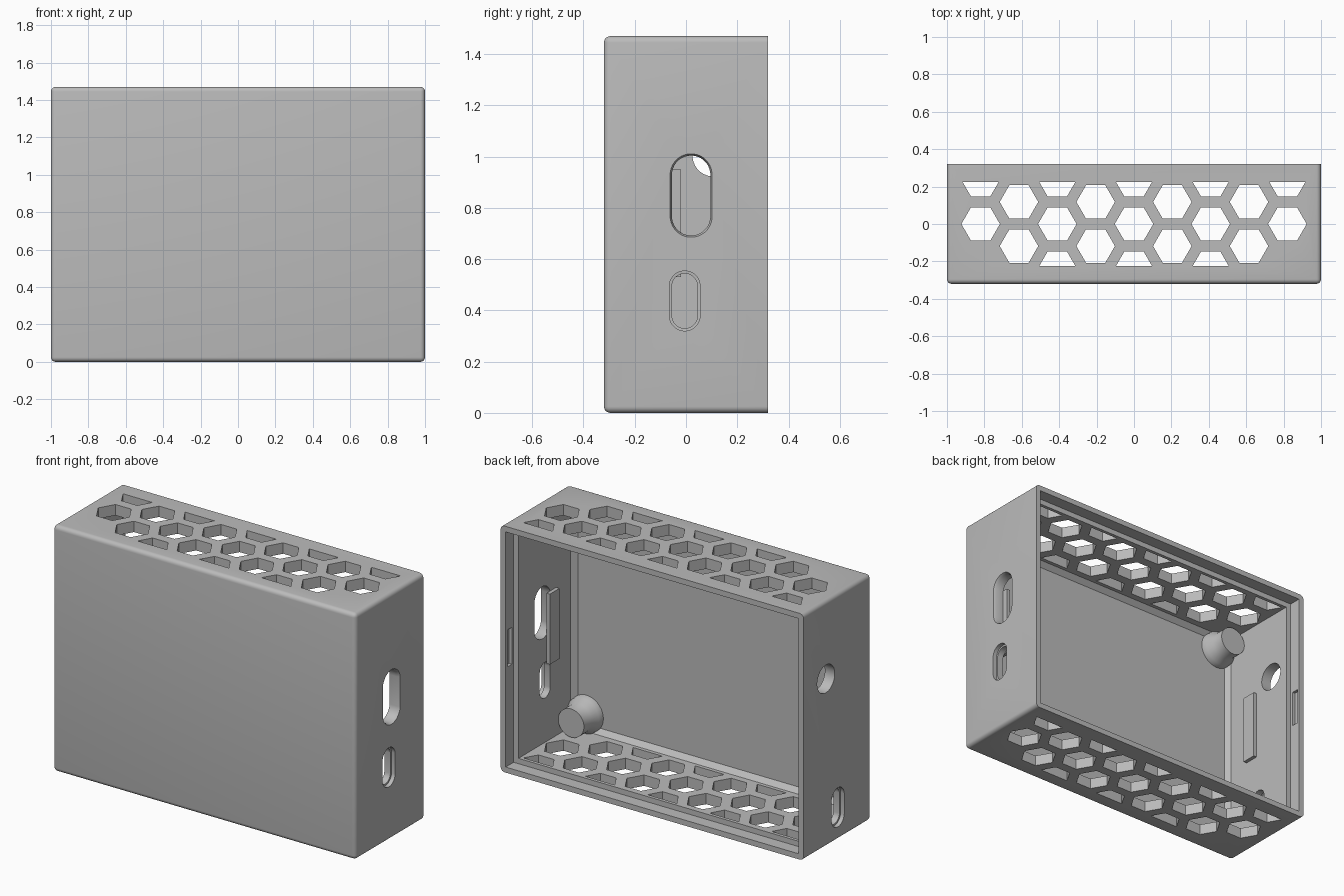
import bpy, bmesh, math
from mathutils import Vector

cube = bpy.data.objects.get("Cube")
if cube:
    bpy.data.objects.remove(cube, do_unlink=True)

grey = bpy.data.materials.new("plain grey")
grey.use_nodes = True
COLOR = (0.5, 0.5, 0.5, 1)
grey.diffuse_color = COLOR
grey.node_tree.nodes["Principled BSDF"].inputs["Base Color"].default_value = COLOR

H = 1.47       # height
D = 0.32       # half depth
WALL = 0.065   # side wall thickness
LIP = 0.033    # rim thickness


def finish(name, bm, smooth=False):
    bmesh.ops.recalc_face_normals(bm, faces=bm.faces)
    mesh = bpy.data.meshes.new(name)
    bm.to_mesh(mesh)
    bm.free()
    mesh.materials.append(grey)
    ob = bpy.data.objects.new(name, mesh)
    bpy.context.collection.objects.link(ob)
    if smooth:
        shade(ob)
    return ob


def shade(ob):
    bpy.ops.object.select_all(action='DESELECT')
    ob.select_set(True)
    bpy.context.view_layer.objects.active = ob
    bpy.ops.object.shade_smooth_by_angle(angle=math.radians(35))


def box(name, lo, hi, bevel=0, segments=1, all_edges=False):
    """Box from corner to corner; bevels the front edges, or all but the back ones."""
    bm = bmesh.new()
    bmesh.ops.create_cube(bm, size=1)
    for v in bm.verts:
        v.co = [l + (h - l) * (c + 0.5) for l, h, c in zip(lo, hi, v.co)]
    if bevel:
        count = 1 if all_edges else 2
        edges = [e for e in bm.edges
                 if sum(v.co.y < (lo[1] + hi[1]) / 2 for v in e.verts) >= count]
        bmesh.ops.bevel(bm, geom=edges, offset=bevel, segments=segments,
                        profile=0.5, affect='EDGES')
    return finish(name, bm)


def loft(name, levels, place, half=0, n=32, smooth=False):
    """Capped stack of stadium rings (circles when half is 0), one per (depth, radius)."""
    bm = bmesh.new()
    rings = []
    for depth, r in levels:
        ring = []
        for i in range(n):
            a = 2 * math.pi * (i + 0.5) / n
            v = r * math.sin(a)
            ring.append(bm.verts.new(place(depth, r * math.cos(a), v + math.copysign(half, v))))
        rings.append(ring)
    for a, b in zip(rings, rings[1:]):
        for i in range(n):
            j = (i + 1) % n
            bm.faces.new((a[i], a[j], b[j], b[i]))
    bm.faces.new(rings[0])
    bm.faces.new(rings[-1])
    return finish(name, bm, smooth)


def cut(ob, cutter):
    mod = ob.modifiers.new("cut", 'BOOLEAN')
    mod.operation = 'DIFFERENCE'
    mod.solver = 'EXACT'
    mod.object = cutter
    dg = bpy.context.evaluated_depsgraph_get()
    mesh = bpy.data.meshes.new_from_object(ob.evaluated_get(dg))
    ob.modifiers.clear()
    ob.data = mesh
    bpy.data.objects.remove(cutter, do_unlink=True)


def side_hole(side, y, z, levels, half=0):
    return loft("side_cutter", levels,
                lambda d, u, v: (side * d, y + u, z + v), half)


def vent_cutter():
    """Honeycomb prisms through the top and bottom, trimmed at front and back."""
    bm = bmesh.new()
    step_x, step_y, r, trim = 0.205, 0.118, 0.103, 0.225
    for col in range(-4, 5):
        for row in range(-2, 3):
            if (col + row) % 2 or (row == -2 and abs(col) == 4):
                continue
            hexagon = [bm.verts.new((col * step_x + r * math.cos(k * math.pi / 3),
                                     row * step_y + r * math.sin(k * math.pi / 3), -0.1))
                       for k in range(6)]
            bm.faces.new(hexagon)
    for s in (-1, 1):
        bmesh.ops.bisect_plane(bm, geom=bm.verts[:] + bm.edges[:] + bm.faces[:],
                               plane_co=(0, s * trim, 0), plane_no=(0, s, 0),
                               clear_outer=True)
    top = bmesh.ops.extrude_face_region(bm, geom=bm.faces[:], use_keep_orig=True)
    bmesh.ops.translate(bm, vec=Vector((0, 0, H + 0.2)),
                        verts=[g for g in top["geom"] if isinstance(g, bmesh.types.BMVert)])
    return finish("vent_cutter", bm)


# Case shell, open at the back with a stepped rim
case = box("case_shell", (-1, -D, 0), (1, D, H), 0.025, 5, True)
cut(case, box("cavity", (WALL - 1, -0.275, WALL), (1 - WALL, 0.5, H - WALL), 0.028))
cut(case, box("rim", (LIP - 1, 0.245, LIP), (1 - LIP, 0.6, H - LIP)))
cut(case, vent_cutter())

# Snap pockets in the rim
for s in (-1, 1):
    xs = sorted((s * 0.93, s * 0.985))
    cut(case, box("snap", (xs[0], 0.262, 0.625), (xs[1], 0.305, 0.845)))

# Side openings: two slots on one side, a round hole and a slot on the other
port = [(0.85, 0.05), (0.975, 0.05), (0.976, 0.06), (1.1, 0.06)]
cut(case, side_hole(1, 0.02, 0.848, [(0.85, 0.075), (0.985, 0.075), (1.0, 0.082), (1.1, 0.082)], 0.081))
cut(case, side_hole(1, -0.005, 0.437, port, 0.057))
cut(case, side_hole(-1, -0.005, 0.195, port, 0.057))
cut(case, side_hole(-1, 0.108, 1.005, [(0.85, 0.083), (1.1, 0.083)]))
shade(case)

# Inner ribs on both side walls
for name, s in (("left_rib", 1), ("right_rib", -1)):
    xs = sorted((s * 0.913, s * (1 - WALL)))
    box(name, (xs[0], -0.11, 0.53), (xs[1], -0.02, 0.95))

# Flared posts in two opposite corners
for name, x, z in (("lower_post", 0.85, 0.155), ("upper_post", -0.85, H - 0.155)):
    loft(name, [(-0.28, 0.112), (-0.24, 0.108), (-0.205, 0.085), (-0.13, 0.085)],
         lambda d, u, v: (x + u, d, z + v), smooth=True)
